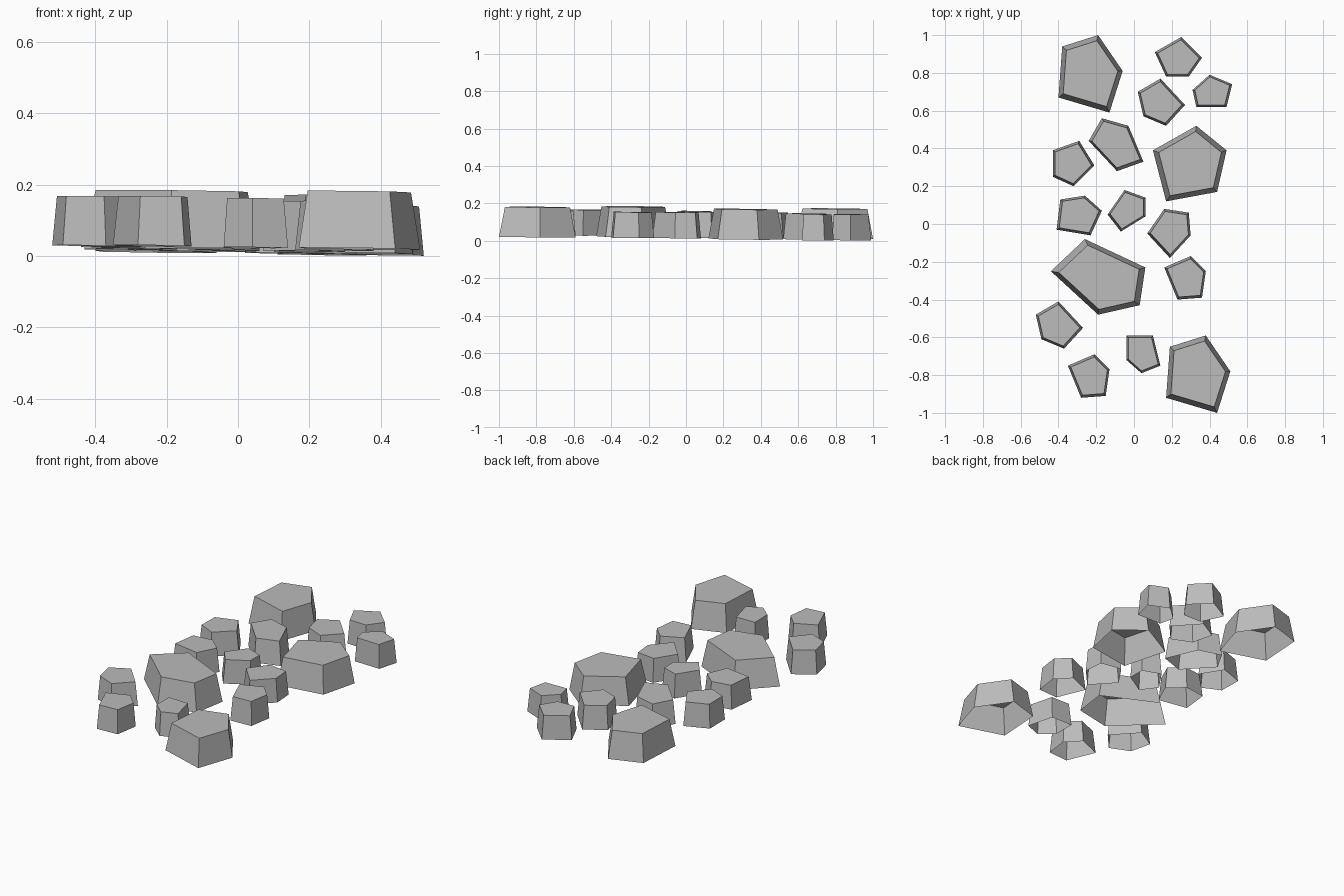
import bpy
import bmesh
from mathutils import Vector

default_cube = bpy.data.objects.get("Cube")
if default_cube:
    bpy.data.objects.remove(default_cube, do_unlink=True)

# One plain grey for every stone
stone_grey = bpy.data.materials.new("stone_grey")
stone_grey.use_nodes = True
stone_grey.diffuse_color = (0.5, 0.5, 0.5, 1)
stone_grey.node_tree.nodes["Principled BSDF"].inputs["Base Color"].default_value = stone_grey.diffuse_color

LARGE = dict(height=0.16, taper=0.85)
SMALL = dict(height=0.138, taper=0.88)


def ground(point):
    """Height of the gently sloping path under a point."""
    return 0.0165 - 0.015 * point.x - 0.011 * point.y


def stone(name, outline, height, taper, shift=(0, 0)):
    """Tapered paving stone with an open underside."""
    corners = [Vector(c) + Vector(shift) for c in outline]
    centre = sum(corners, Vector((0, 0))) / len(corners)
    bm = bmesh.new()
    lower, upper = [], []
    for corner in corners:
        lower.append(bm.verts.new((*corner, ground(corner))))
        inner = centre.lerp(corner, taper)
        upper.append(bm.verts.new((*inner, ground(inner) + height)))
    bm.faces.new(upper)
    for i in range(len(corners)):
        j = (i + 1) % len(corners)
        bm.faces.new((lower[i], lower[j], upper[j], upper[i]))
    bmesh.ops.recalc_face_normals(bm, faces=bm.faces)
    # The top must face the sky
    bm.faces.ensure_lookup_table()
    if bm.faces[0].normal.z < 0:
        bmesh.ops.reverse_faces(bm, faces=bm.faces)
    mesh = bpy.data.meshes.new(name)
    bm.to_mesh(mesh)
    bm.free()
    mesh.materials.append(stone_grey)
    obj = bpy.data.objects.new(name, mesh)
    bpy.context.collection.objects.link(obj)


# Large slabs, the corner slab being used at both ends of the path
corner_slab = [(-.38, .94), (-.19, 1), (-.06, .81), (-.13, .59), (-.4, .67)]
stone("back_right_slab", corner_slab, **LARGE)
stone("front_left_slab", corner_slab, shift=(.57, -1.59), **LARGE)
stone("middle_left_slab", [(.1, .39), (.33, .52), (.49, .39), (.44, .17), (.17, .12)], **LARGE)
stone("middle_right_slab", [(-.44, -.25), (-.26, -.08), (.06, -.23), (.03, -.43), (-.19, -.48)], **LARGE)

# Small stones that appear twice
long_cobble = [(.02, .7), (.14, .77), (.27, .63), (.17, .52), (.05, .57)]
stone("back_centre_cobble", long_cobble, **SMALL)
stone("front_right_cobble", long_cobble, shift=(-.54, -1.18), **SMALL)
wedge_cobble = [(.16, -.23), (.3, -.17), (.38, -.25), (.36, -.39), (.23, -.4)]
stone("left_wedge_cobble", wedge_cobble, **SMALL)
stone("front_wedge_cobble", wedge_cobble, shift=(-.51, -.52), **SMALL)

# Small single stones
single_cobbles = {
    "back_cobble": [(.11, .91), (.25, .99), (.36, .88), (.29, .78), (.17, .78)],
    "back_left_cobble": [(.31, .71), (.4, .79), (.52, .74), (.49, .62), (.33, .62)],
    "upper_centre_cobble": [(-.24, .44), (-.17, .56), (-.03, .52), (.05, .33), (-.09, .28)],
    "upper_right_cobble": [(-.43, .39), (-.29, .44), (-.21, .31), (-.32, .2), (-.43, .25)],
    "middle_right_cobble": [(-.39, .13), (-.26, .15), (-.17, .07), (-.23, -.06), (-.41, -.03)],
    "centre_cobble": [(-.14, .05), (-.05, .18), (.06, .14), (.06, .04), (-.07, -.04)],
    "middle_left_cobble": [(.07, -.05), (.16, .08), (.29, .06), (.3, -.06), (.19, -.18)],
    "front_centre_cobble": [(-.04, -.59), (.1, -.59), (.14, -.75), (.04, -.79), (-.04, -.72)],
}
for name, outline in single_cobbles.items():
    stone(name, outline, **SMALL)
